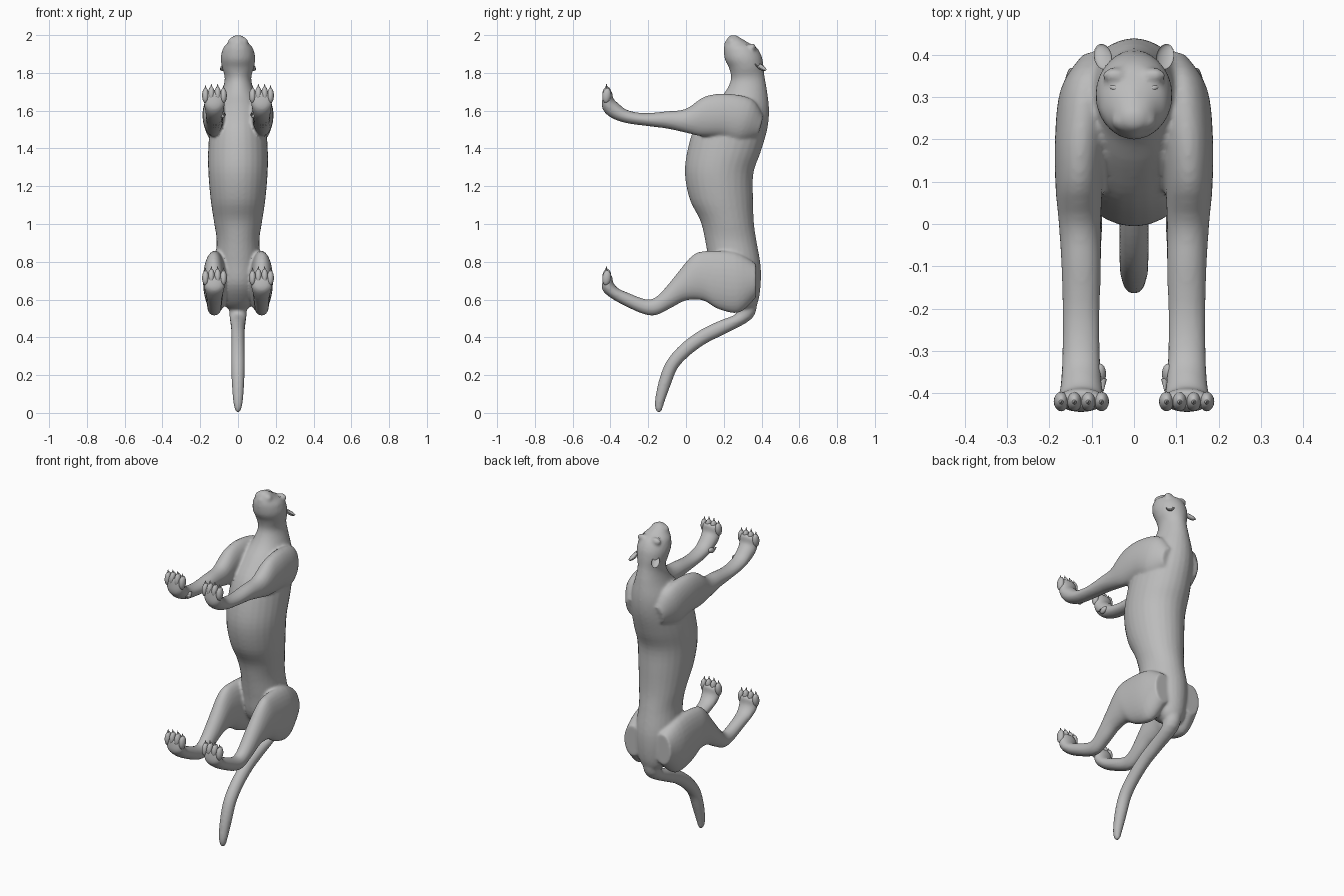
import bpy, bmesh, math
from mathutils import Vector, Matrix

fur = bpy.data.materials.new("grey_fur")
fur.diffuse_color = (0.5, 0.5, 0.5, 1)


def finish(name, bm):
    bmesh.ops.recalc_face_normals(bm, faces=bm.faces)
    for f in bm.faces:
        f.smooth = True
    me = bpy.data.meshes.new(name)
    bm.to_mesh(me)
    bm.free()
    me.materials.append(fur)
    ob = bpy.data.objects.new(name, me)
    bpy.context.collection.objects.link(ob)
    return ob


def catmull(a, b, c, d, t):
    return [0.5 * (2*q + (r-p)*t + (2*p-5*q+4*r-s)*t*t + (3*q-p-3*r+s)*t**3)
            for p, q, r, s in zip(a, b, c, d)]


def loft(bm, rings, side=1, steps=4, n=28):
    """Skin of ellipses; ring = upper y,z, lower y,z, centre x, half width."""
    path = []
    for i in range(len(rings) - 1):
        a, b = rings[max(i-1, 0)], rings[i]
        c, d = rings[i+1], rings[min(i+2, len(rings)-1)]
        path += [catmull(a, b, c, d, k / steps) for k in range(steps)]
    path.append(rings[-1])
    prev = None
    for y1, z1, y2, z2, xc, w in path:
        cur = []
        for k in range(n):
            t = math.tau * k / n
            c, s = math.cos(t), math.sin(t)
            cur.append(bm.verts.new((side * (xc + w*s),
                                     (y1+y2)/2 + c*(y1-y2)/2,
                                     (z1+z2)/2 + c*(z1-z2)/2)))
        if prev:
            for k in range(n):
                bm.faces.new((prev[k], prev[(k+1) % n], cur[(k+1) % n], cur[k]))
        else:
            bm.faces.new(cur)
        prev = cur
    bm.faces.new(prev)


def blob(bm, loc, size, rot=(0, 0, 0), seg=16):
    m = Matrix.LocRotScale(Vector(loc), None, None)
    for axis, ang in zip("XYZ", rot):
        m = m @ Matrix.Rotation(ang, 4, axis)
    m = m @ Matrix.Diagonal((*size, 1))
    return bmesh.ops.create_uvsphere(bm, u_segments=seg, v_segments=seg // 2 + 2,
                                     radius=1, matrix=m)["verts"], m


# Trunk, neck and skull
trunk = [
    (.28, .54, .34, .53, 0, .03), (.21, .59, .375, .57, 0, .08),
    (.14, .68, .393, .65, 0, .11), (.12, .80, .396, .77, 0, .12),
    (.10, .92, .375, .90, 0, .113), (.075, 1.02, .36, 1.0, 0, .127),
    (.02, 1.13, .355, 1.13, 0, .145), (-.006, 1.27, .357, 1.27, 0, .157),
    (.01, 1.40, .395, 1.38, 0, .158), (.05, 1.52, .43, 1.50, 0, .148),
    (.13, 1.62, .44, 1.60, 0, .125), (.20, 1.69, .43, 1.70, 0, .088),
    (.237, 1.76, .416, 1.78, 0, .07), (.23, 1.82, .41, 1.84, 0, .085),
    (.206, 1.87, .40, 1.89, 0, .091), (.20, 1.92, .372, 1.937, 0, .08),
    (.204, 1.95, .325, 1.962, 0, .058), (.22, 1.985, .285, 1.987, 0, .036),
    (.235, 1.999, .268, 2.0, 0, .014)]
# Foreleg from shoulder blade to paw
foreleg = [
    (.41, 1.57, .38, 1.46, .085, .04), (.35, 1.66, .28, 1.43, .11, .064),
    (.22, 1.69, .19, 1.46, .125, .062), (.10, 1.675, .08, 1.465, .13, .056),
    (0, 1.61, 0, 1.483, .128, .05), (-.1, 1.597, -.1, 1.505, .125, .047),
    (-.22, 1.587, -.2, 1.518, .125, .044), (-.31, 1.603, -.32, 1.535, .125, .045),
    (-.36, 1.64, -.40, 1.565, .125, .049), (-.385, 1.665, -.442, 1.61, .125, .055),
    (-.39, 1.695, -.442, 1.67, .125, .058), (-.40, 1.71, -.435, 1.70, .125, .045)]
# Hind leg from hip to paw
hindleg = [
    (.37, .79, .37, .61, .10, .055), (.26, .85, .28, .53, .115, .066),
    (.10, .857, .17, .55, .125, .06), (.03, .83, .09, .595, .128, .054),
    (-.05, .735, 0, .595, .125, .049), (-.12, .65, -.08, .555, .125, .043),
    (-.17, .607, -.16, .517, .125, .038), (-.22, .603, -.23, .525, .125, .037),
    (-.31, .637, -.33, .57, .125, .04), (-.36, .66, -.40, .61, .125, .047),
    (-.385, .69, -.442, .65, .125, .055), (-.39, .72, -.442, .70, .125, .056),
    (-.40, .735, -.435, .725, .125, .045)]
# Tail curving down and forward
tail = [
    (.27, .58, .38, .60, 0, .05), (.265, .525, .35, .50, 0, .045),
    (.17, .485, .20, .415, 0, .037), (.07, .435, .11, .37, 0, .035),
    (-.03, .36, .02, .305, 0, .035), (-.105, .27, -.045, .235, 0, .035),
    (-.145, .165, -.082, .145, 0, .033), (-.165, .06, -.115, .055, 0, .025),
    (-.16, .015, -.128, .013, 0, .015), (-.15, .001, -.138, .001, 0, .005)]

bm = bmesh.new()
loft(bm, trunk)
loft(bm, tail)
for s in (1, -1):
    loft(bm, foreleg, s)
    loft(bm, hindleg, s)
    blob(bm, (s*.026, .245, 1.963), (.028, .026, .026))       # whisker pads
    blob(bm, (s*.045, .352, 1.935), (.03, .018, .022))        # brows
    blob(bm, (s*.058, .275, 1.92), (.024, .03, .022))         # cheeks
blob(bm, (0, .29, 1.962), (.02, .05, .02), (-.45, 0, 0))      # nose bridge
blob(bm, (0, .222, 1.952), (.024, .02, .022))                 # chin
body = finish("body", bm)
rm = body.modifiers.new("fuse", 'REMESH')
rm.mode = 'VOXEL'
rm.voxel_size = 0.008
rm.use_smooth_shade = True
sm = body.modifiers.new("soften", 'SMOOTH')
sm.factor = 0.5
sm.iterations = 5

# Nose tip
bm = bmesh.new()
blob(bm, (0, .258, 1.986), (.017, .011, .012))
finish("nose", bm)

for s, label in ((1, "right"), (-1, "left")):
    # Eyes
    bm = bmesh.new()
    blob(bm, (s*.046, .322, 1.943), (.014, .008, .01), (0, s*.4, s*.2))
    finish(label + "_eye", bm)

    # Cupped ears: front half of a flattened ball is pushed inwards
    bm = bmesh.new()
    verts, m = blob(bm, (s*.074, .396, 1.835), (.022, .037, .017),
                    (-.5, s*.45, -s*.3), 20)
    inv = m.inverted()
    for v in verts:
        p = inv @ v.co
        if p.z > 0:
            p.z *= -0.6
            v.co = m @ p
    finish(label + "_ear", bm)

    # Toes and claws
    for foot, top in (("front", 1.715), ("hind", .75)):
        bm = bmesh.new()
        for i, x in enumerate((.077, .108, .141, .172)):
            h = top - (0, -.008, -.008, .0)[i]
            blob(bm, (s*x, -.42, h - .035), (.018, .023, .04), (-.12, 0, 0))
            bmesh.ops.create_cone(bm, segments=10, radius1=.009, radius2=.001, depth=.03,
                                  matrix=Matrix.Translation((s*x, -.421, h + .004)))
        finish(label + "_" + foot + "_toes", bm)

    # Dewclaw inside the front wrist
    bm = bmesh.new()
    blob(bm, (s*.08, -.355, 1.578), (.014, .026, .016), (.4, 0, 0))
    bmesh.ops.create_cone(bm, segments=10, radius1=.009, radius2=.001, depth=.03,
                          matrix=Matrix.Translation((s*.073, -.382, 1.582))
                          @ Matrix.Rotation(math.radians(80), 4, 'X'))
    finish(label + "_dewclaw", bm)
